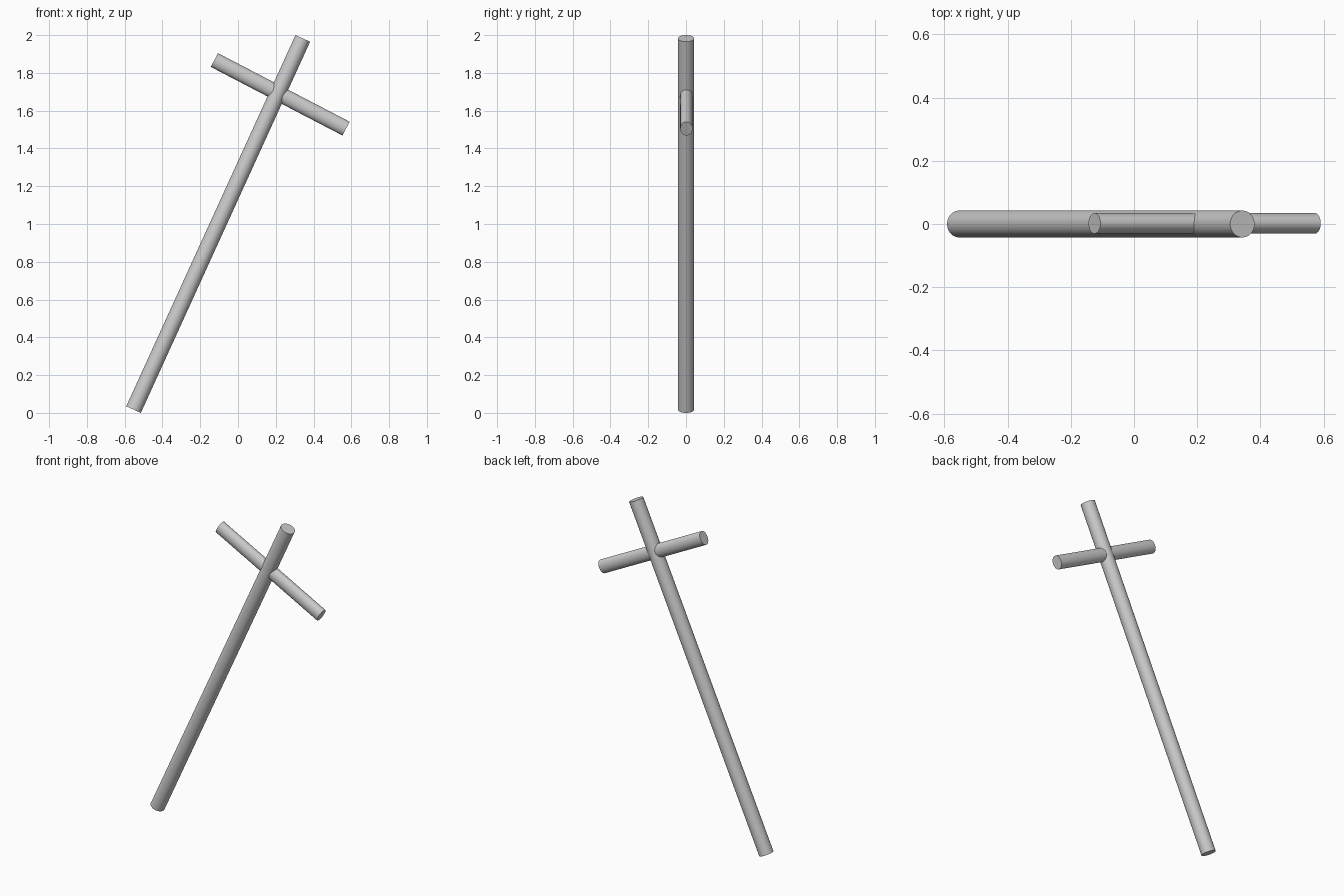
import bpy
from mathutils import Vector, Matrix

if "Cube" in bpy.data.objects:
    bpy.data.objects.remove(bpy.data.objects["Cube"])


def rod(name, a, b, r_plane, r_depth):
    """Capped rod from a to b in the XZ plane, with its own in-plane and depth radius."""
    a, b = Vector(a), Vector(b)
    axis = (b - a).normalized()
    depth = Vector((0, 1, 0))
    side = depth.cross(axis)
    bpy.ops.mesh.primitive_cylinder_add(vertices=48, radius=1, depth=(b - a).length)
    ob = bpy.context.object
    ob.name = name
    rot = Matrix((side, depth, axis)).transposed().to_4x4()
    ob.data.transform(rot @ Matrix.Diagonal((r_plane, r_depth, 1, 1)))
    ob.location = (a + b) / 2
    bpy.ops.object.shade_smooth_by_angle()
    return ob


# Long leaning shaft
rod("shaft", (-0.553, 0, 0.0175), (0.343, 0, 1.9825), 0.0425, 0.0425)
# Short crossbar, slightly flattened front to back
rod("crossbar", (-0.125, 0.002, 1.868), (0.572, 0.002, 1.505), 0.041, 0.0325)
